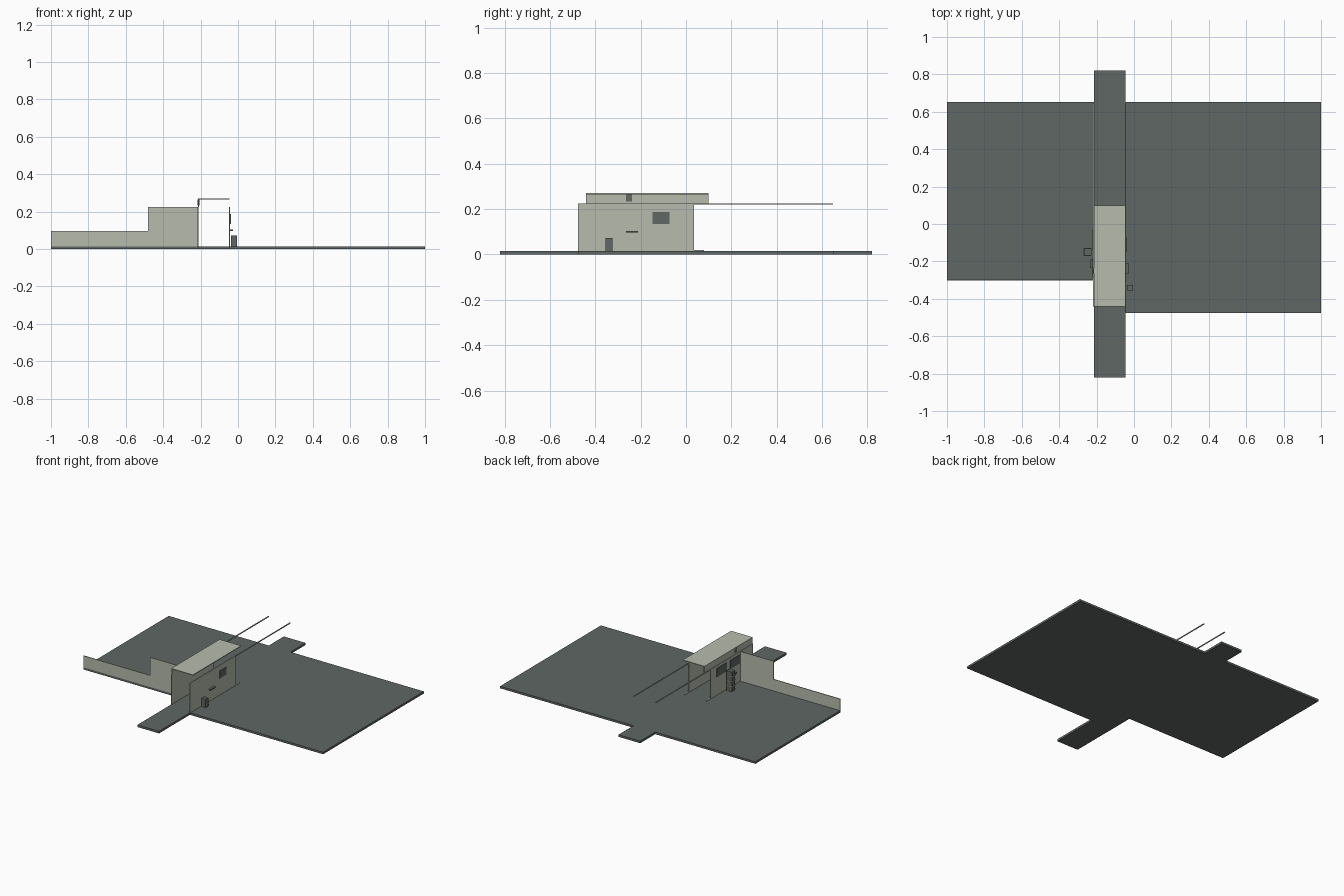
import bpy, bmesh

if "Cube" in bpy.data.objects:
    bpy.data.objects.remove(bpy.data.objects["Cube"])


def material(name, rgb):
    m = bpy.data.materials.new(name)
    m.diffuse_color = (*rgb, 1)
    m.use_nodes = True
    m.node_tree.nodes["Principled BSDF"].inputs["Base Color"].default_value = m.diffuse_color
    return m


PALE = material("pale plaster", (0.47, 0.50, 0.42))
DARK = material("dark grey", (0.115, 0.136, 0.127))


def make(name, bm, mat):
    bmesh.ops.recalc_face_normals(bm, faces=bm.faces)
    me = bpy.data.meshes.new(name)
    bm.to_mesh(me)
    bm.free()
    me.materials.append(mat)
    ob = bpy.data.objects.new(name, me)
    bpy.context.collection.objects.link(ob)
    return ob


def box(name, xs, ys, zs, mat):
    bm = bmesh.new()
    bmesh.ops.create_cube(bm, size=1)
    for v in bm.verts:
        v.co = [r[0] if c < 0 else r[1] for c, r in zip(v.co, (xs, ys, zs))]
    return make(name, bm, mat)


def prism(name, outline, direction, mat):
    bm = bmesh.new()
    face = bm.faces.new([bm.verts.new(p) for p in outline])
    ext = bmesh.ops.extrude_face_region(bm, geom=[face])
    bmesh.ops.translate(bm, vec=direction,
                        verts=[g for g in ext["geom"] if isinstance(g, bmesh.types.BMVert)])
    return make(name, bm, mat)


G = 0.015              # paving height
L, R = -0.215, -0.045  # passage sides
T = 0.006              # wall thickness

# Paving: two broad yards joined by a long central path
paving = [(-1, -0.302), (L, -0.302), (L, -0.82), (R, -0.82), (R, -0.475), (1, -0.475),
          (1, 0.652), (R, 0.652), (R, 0.82), (L, 0.82), (L, 0.652), (-1, 0.652)]
prism("paving", [(x, y, 0) for x, y in paving], (0, 0, G), DARK)

# Stepped boundary wall to the left
fence = [(-1, G), (L, G), (L, 0.225), (-0.48, 0.225), (-0.48, 0.097), (-1, 0.097)]
prism("boundary_wall", [(x, -0.302, z) for x, z in fence], (0, T, 0), PALE)

# Passage walls, clerestory wall and thin roof
box("right_wall", (R - T / 2, R + T / 2), (-0.475, 0.035), (G, 0.225), PALE)
box("left_wall", (L - T / 2, L + T / 2), (-0.44, 0.035), (G, 0.225), PALE)
box("clerestory_wall", (L, L + T), (-0.44, 0.10), (0.225, 0.266), PALE)
box("roof", (L, R), (-0.44, 0.10), (0.265, 0.270), PALE)

# Overhead rails and ground sills run on behind the walls
for side, x in (("left", L), ("right", R)):
    box(side + "_rail", (x - T / 2, x + T / 2), (0.035, 0.648), (0.219, 0.225), PALE)
    box(side + "_sill", (x - T / 2, x + T / 2), (0.035, 0.08), (G, 0.019), PALE)

# Fittings on the right wall
box("right_window", (R + 0.001, R + 0.007), (-0.147, -0.072), (0.135, 0.187), DARK)
box("counter", (R, -0.027), (-0.265, -0.212), (0.096, 0.104), DARK)
box("bin", (R + 0.008, -0.005), (-0.355, -0.325), (G, 0.073), DARK)

# Fittings on the left wall
for i, (a, b) in enumerate(((-0.14, -0.03), (-0.29, -0.18))):
    box("left_window_%d" % (i + 1), (L - 0.007, L - 0.001), (a, b), (0.145, 0.205), DARK)
box("clerestory_window", (L - 0.001, L + 0.009), (-0.265, -0.237), (0.233, 0.264), DARK)
box("left_counter", (-0.235, L), (-0.235, -0.19), (0.096, 0.104), DARK)

# Standing cabinet with projecting pale shelves
box("cabinet", (-0.268, -0.228), (-0.168, -0.13), (G, 0.155), DARK)
for i in range(3):
    z = 0.05 + i * 0.035
    box("cabinet_shelf_%d" % (i + 1), (-0.271, -0.23), (-0.17, -0.128), (z, z + 0.004), PALE)
